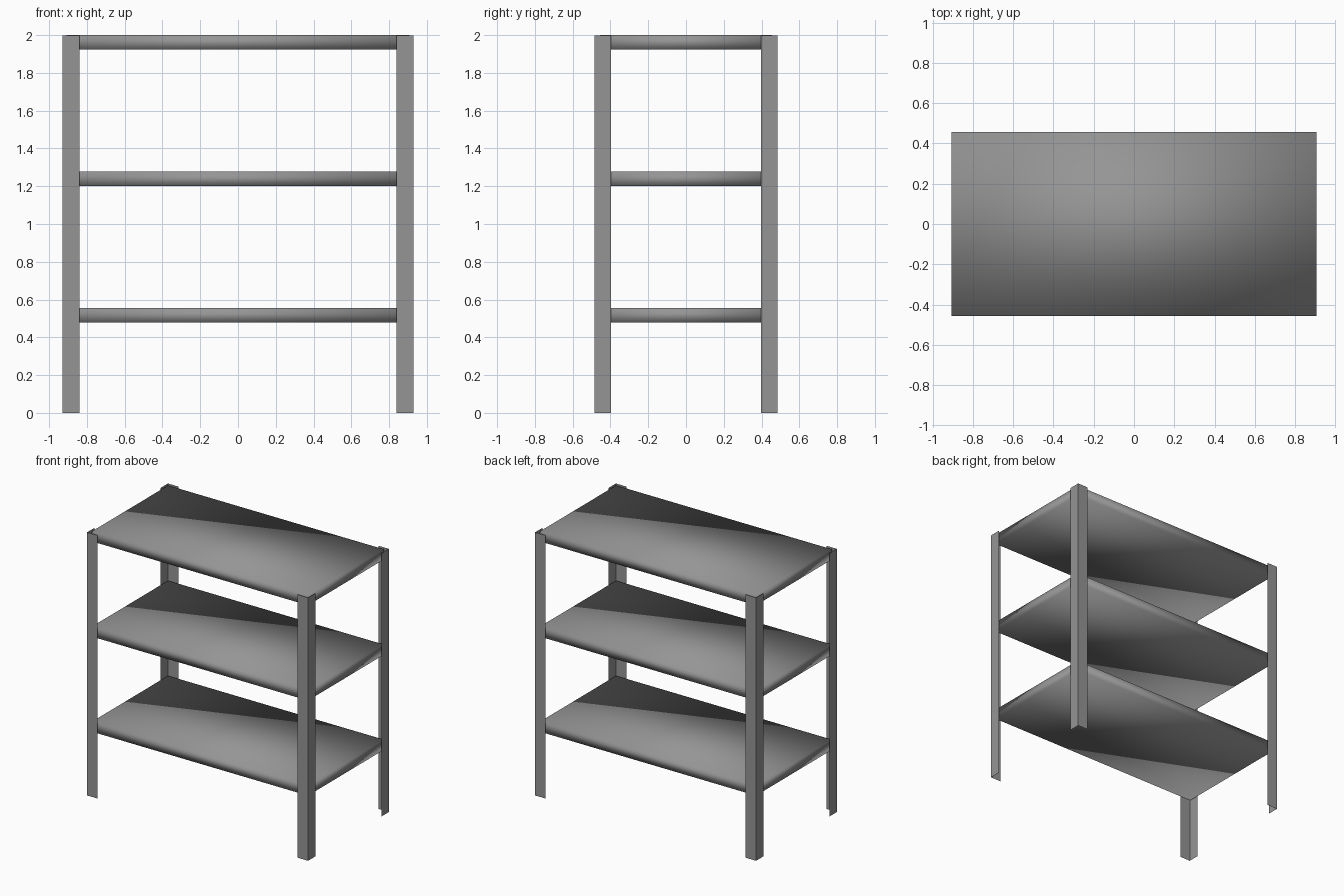
import bpy
import bmesh

cube = bpy.data.objects.get("Cube")
if cube:
    bpy.data.objects.remove(cube, do_unlink=True)

HALF_X, HALF_Y = 0.928, 0.485      # outer corners of the legs
FLANGE = 0.088                     # width of each leg flange
HEIGHT = 1.998
SHELF_X, SHELF_Y, SHELF_T = 0.907, 0.456, 0.077
SHELF_TOPS = {"bottom_shelf": 0.555, "middle_shelf": 1.277, "top_shelf": 2.0}

steel = bpy.data.materials.new("grey_steel")
steel.use_nodes = True
GREY = (0.3, 0.3, 0.3, 1)
steel.diffuse_color = GREY
steel.node_tree.nodes["Principled BSDF"].inputs["Base Color"].default_value = GREY


def add_object(name, bm, smooth):
    mesh = bpy.data.meshes.new(name)
    for face in bm.faces:
        face.smooth = smooth
    bm.to_mesh(mesh)
    bm.free()
    mesh.materials.append(steel)
    obj = bpy.data.objects.new(name, mesh)
    bpy.context.collection.objects.link(obj)
    return obj


# Angle-section legs of thin sheet, open towards the shelves
def add_leg(name, sx, sy):
    bm = bmesh.new()
    x, y = sx * HALF_X, sy * HALF_Y
    profile = [(x - sx * FLANGE, y), (x, y), (x, y - sy * FLANGE)]
    low = [bm.verts.new((px, py, 0)) for px, py in profile]
    high = [bm.verts.new((px, py, HEIGHT)) for px, py in profile]
    for i in range(2):
        loop = [low[i], low[i + 1], high[i + 1], high[i]]
        # Keep both flanges facing outwards
        if sx * sy > 0:
            loop.reverse()
        bm.faces.new(loop)
    add_object(name, bm, False)


for sy, depth in ((-1, "front"), (1, "back")):
    for sx, side in ((-1, "right"), (1, "left")):
        add_leg(f"{depth}_{side}_leg", sx, sy)

# Softly shaded shelf slabs
for name, top in SHELF_TOPS.items():
    bm = bmesh.new()
    bmesh.ops.create_cube(bm, size=1)
    bmesh.ops.scale(bm, vec=(2 * SHELF_X, 2 * SHELF_Y, SHELF_T), verts=bm.verts)
    shelf = add_object(name, bm, True)
    shelf.location.z = top - SHELF_T / 2
